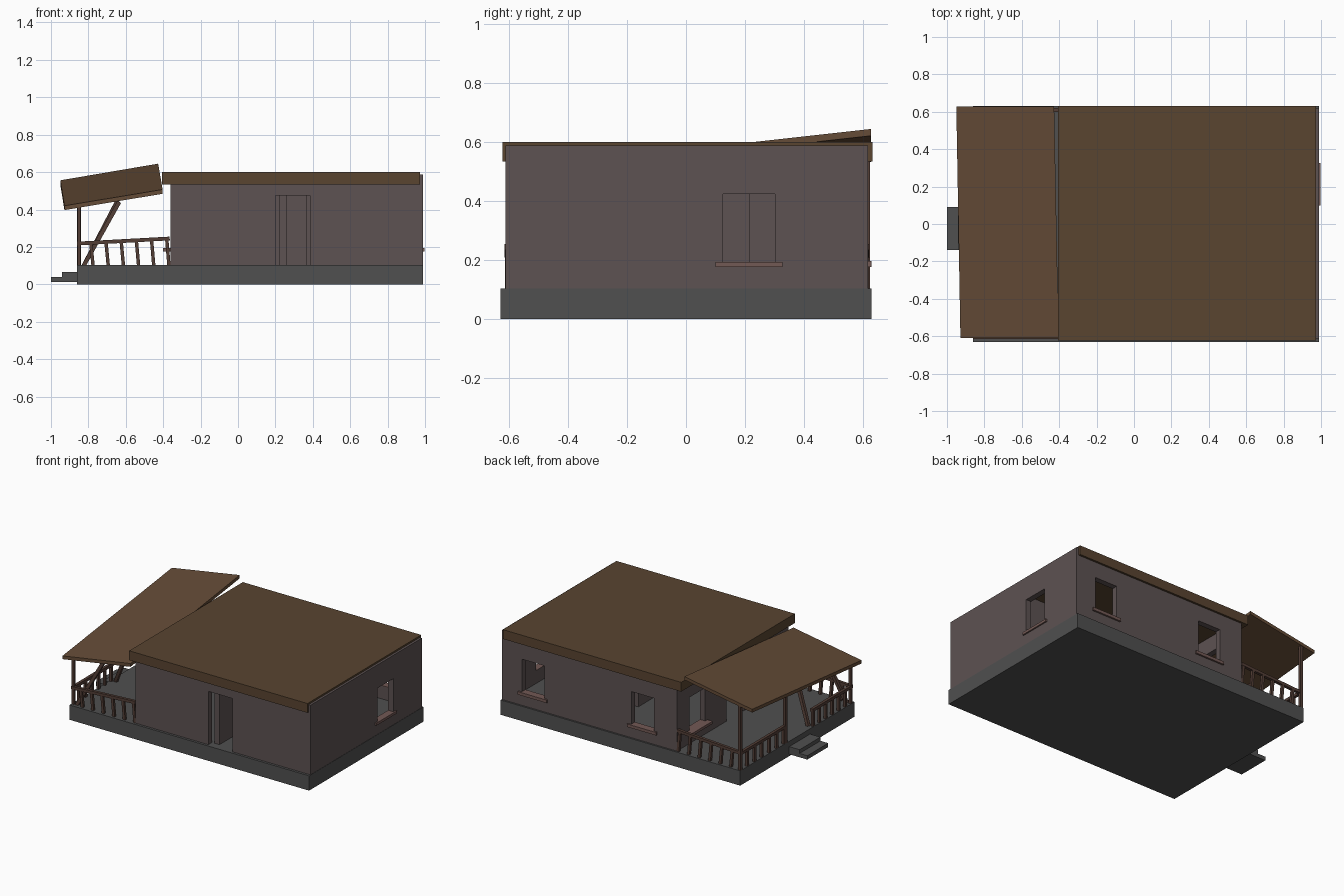
import bpy
from mathutils import Vector

if "Cube" in bpy.data.objects:
    bpy.data.objects.remove(bpy.data.objects["Cube"])


def mat(name, r, g, b):
    m = bpy.data.materials.new(name)
    m.diffuse_color = (r, g, b, 1)
    m.use_nodes = True
    m.node_tree.nodes["Principled BSDF"].inputs["Base Color"].default_value = m.diffuse_color
    return m


WALL = mat("plaster", 0.11, 0.085, 0.085)
ROOF = mat("roof_wood", 0.10, 0.058, 0.030)
PORCH = mat("porch_roof_wood", 0.13, 0.072, 0.038)
WOOD = mat("rail_wood", 0.085, 0.047, 0.036)
SILL = mat("sill_wood", 0.17, 0.10, 0.09)
STONE = mat("stone", 0.08, 0.08, 0.08)

QUADS = [(3, 2, 1, 0), (4, 5, 6, 7), (0, 1, 5, 4), (1, 2, 6, 5), (2, 3, 7, 6), (3, 0, 4, 7)]


def hexa(name, bottom, top, material):
    """Six-sided solid from a bottom and a top ring of four points."""
    me = bpy.data.meshes.new(name)
    me.from_pydata([tuple(p) for p in bottom + top], [], QUADS)
    if material:
        me.materials.append(material)
    ob = bpy.data.objects.new(name, me)
    bpy.context.collection.objects.link(ob)
    return ob


def box(name, x0, x1, y0, y1, z0, z1, material=None):
    ring = [(x0, y0), (x1, y0), (x1, y1), (x0, y1)]
    return hexa(name, [(x, y, z0) for x, y in ring], [(x, y, z1) for x, y in ring], material)


def beam(name, a, b, w, material=WOOD):
    """Square timber between two points."""
    a, b = Vector(a), Vector(b)
    d = (b - a).normalized()
    ref = Vector((0, 0, 1)) if abs(d.z) < 0.7 else Vector((0, 1, 0))
    u = d.cross(ref).normalized() * w / 2
    v = d.cross(u).normalized() * w / 2
    ring = [-u - v, u - v, u + v, -u + v]
    return hexa(name, [a + r for r in ring], [b + r for r in ring], material)


def cut(target, *bounds):
    c = box("cutter", *bounds)
    c.hide_render = True
    m = target.modifiers.new("opening", 'BOOLEAN')
    m.operation, m.object, m.solver = 'DIFFERENCE', c, 'EXACT'
    with bpy.context.temp_override(object=target, active_object=target):
        bpy.ops.object.modifier_apply(modifier=m.name)
    bpy.data.objects.remove(c)


# Foundation and entrance steps
box("foundation", -0.86, 0.99, -0.63, 0.63, 0, 0.103, STONE)
box("lower_step", -1.0, -0.86, -0.14, 0.09, 0.013, 0.04, STONE)
box("upper_step", -0.94, -0.86, -0.14, 0.09, 0.035, 0.066, STONE)

# Hollow house shell with its openings
T = 0.04
X0, X1, Y0, Y1 = -0.362, 0.988, -0.613, 0.618
Z0, Z1 = 0.193, 0.425
walls = box("walls", X0, X1, Y0, Y1, 0.10, 0.588, WALL)
cut(walls, X0 + T, X1 - T, Y0 + T, Y1 - T, 0.0, 0.7)
cut(walls, 0.20, 0.385, Y0 - 0.1, Y0 + 0.1, 0.05, 0.475)      # front door
cut(walls, X0 - 0.1, X0 + 0.1, -0.12, 0.07, 0.05, 0.475)      # porch door
cut(walls, X1 - 0.1, X1 + 0.1, 0.125, 0.302, Z0, Z1)          # right window
cut(walls, X0 - 0.1, X0 + 0.1, 0.305, 0.48, Z0, Z1)           # porch window
for x in (-0.185, 0.66):                                      # back windows
    cut(walls, x, x + 0.175, Y1 - 0.1, Y1 + 0.1, Z0, Z1)
    box("back_sill", x - 0.025, x + 0.20, Y1 - T, Y1 + 0.012, 0.176, 0.197, SILL)
box("right_sill", X1 - T, 0.998, 0.10, 0.327, 0.176, 0.194, SILL)
box("porch_sill", X0 - 0.04, X0 + T, 0.28, 0.505, 0.176, 0.194, SILL)

# Interior partitions
box("long_partition", 0.218, 0.258, Y0 + T, 0.215, 0.10, 0.54, WALL)
box("cross_partition", 0.365, X1 - T, -0.02, 0.02, 0.10, 0.54, WALL)

# Flat main roof
box("main_roof", -0.405, 0.972, -0.622, 0.632, 0.535, 0.60, ROOF)

# Sagging porch roof
top = [(-0.928, -0.61, 0.42), (-0.403, -0.61, 0.507), (-0.427, 0.628, 0.645), (-0.95, 0.628, 0.556)]
hexa("porch_roof", [(x, y, z - 0.023) for x, y, z in top], top, PORCH)

# Porch posts: two upright, two leaning
beam("back_corner_post", (-0.85, 0.615, 0.07), (-0.85, 0.615, 0.55), 0.02)
beam("step_post", (-0.85, 0.12, 0.10), (-0.85, 0.12, 0.495), 0.02)
beam("leaning_step_post", (-0.825, -0.17, 0.10), (-0.63, -0.27, 0.475), 0.022)
beam("leaning_front_post", (-0.825, -0.595, 0.10), (-0.635, -0.575, 0.44), 0.022)
beam("front_corner_post", (-0.85, -0.60, 0.07), (-0.85, -0.60, 0.415), 0.018)


# Railings with slightly tilted balusters
def railing(name, a, b, count, tilt):
    a, b = Vector(a), Vector(b)
    beam(name + "_rail", a, b, 0.02)
    d = (b - a).normalized() * tilt
    for i in range(count):
        p = a.lerp(b, (i + 0.9) / (count + 0.1))
        q = Vector((p.x, p.y, 0.10))
        beam(name + "_baluster", q + d, p, 0.018)


railing("front", (-0.86, -0.605, 0.218), (-0.365, -0.605, 0.245), 6, 0.012)
railing("back", (-0.86, 0.61, 0.218), (-0.365, 0.61, 0.245), 6, 0.012)
railing("left_back", (-0.85, 0.615, 0.218), (-0.85, 0.12, 0.218), 6, 0)
railing("left_front", (-0.85, -0.605, 0.218), (-0.85, -0.17, 0.218), 6, 0)
